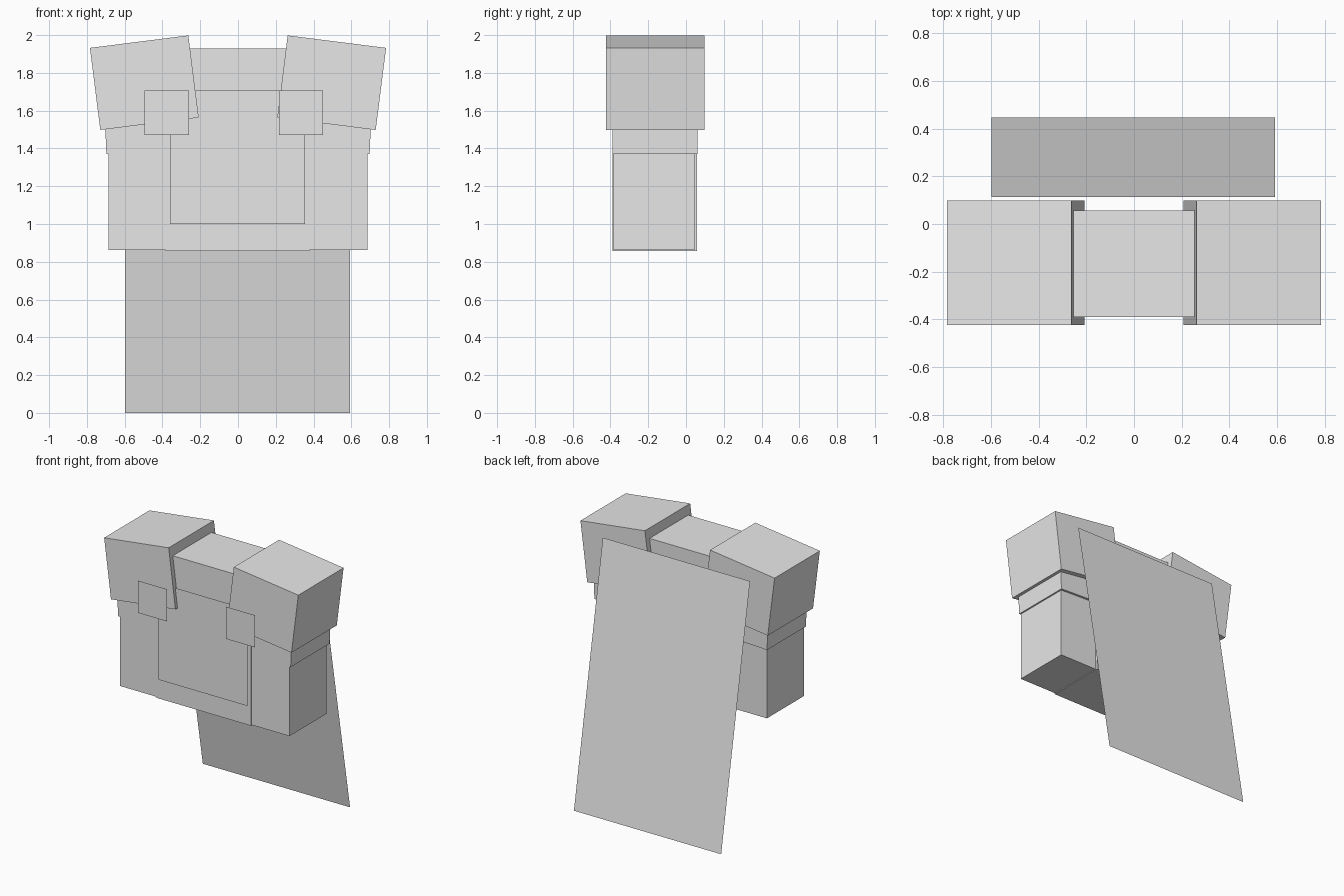
import bpy
import math
from mathutils import Vector

default = bpy.data.objects.get("Cube")
if default:
    bpy.data.objects.remove(default, do_unlink=True)

# One plain grey for everything
GREY = (0.8, 0.8, 0.8, 1.0)
grey = bpy.data.materials.new("light grey")
grey.use_nodes = True
grey.diffuse_color = GREY
for node in grey.node_tree.nodes:
    if node.type == 'BSDF_PRINCIPLED':
        node.inputs["Base Color"].default_value = GREY


def box(name, centre, size, tilt=0.0):
    """Box with a tilt in degrees about the front-back axis."""
    bpy.ops.mesh.primitive_cube_add(size=1, location=centre)
    ob = bpy.context.object
    ob.name = name
    ob.scale = size
    ob.rotation_euler.y = math.radians(tilt)
    ob.data.materials.append(grey)
    return ob


def sheet(name, corners):
    """Single flat four-sided panel."""
    me = bpy.data.meshes.new(name)
    me.from_pydata([Vector(c) for c in corners], [], [(0, 1, 2, 3)])
    me.materials.append(grey)
    ob = bpy.data.objects.new(name, me)
    bpy.context.collection.objects.link(ob)
    return ob


def front_panel(name, x0, x1, z0, z1, y):
    return sheet(name, [(x0, y, z0), (x1, y, z0), (x1, y, z1), (x0, y, z1)])


# Torso and the flat panel on its chest
box("torso", (-0.003, -0.166, 1.393), (0.764, 0.446, 1.072))
front_panel("chest_panel", -0.36, 0.355, 1.0, 1.706, -0.40)

# Sleeves, upper sleeve bands and tilted shoulder pads
for side, s in (("left", 1), ("right", -1)):
    box(side + "_sleeve", (s * 0.47, -0.17, 1.231), (0.43, 0.429, 0.738))
    box(side + "_sleeve_band", (s * 0.486, -0.1635, 1.594), (0.44, 0.449, 0.43), s * 2.4)
    box(side + "_shoulder_pad", (s * 0.496, -0.163, 1.748), (0.525, 0.522, 0.438), s * 7.2)

# Square clasps floating in front of the shoulder pads
front_panel("left_clasp", 0.217, 0.45, 1.471, 1.706, -0.448)
front_panel("right_clasp", -0.495, -0.26, 1.471, 1.706, -0.448)

# Cape sheet, swept back at the hem
sheet("cape", [(0.592, 0.447, 0.0), (-0.597, 0.447, 0.0),
               (-0.597, 0.114, 1.866), (0.592, 0.114, 1.866)])
